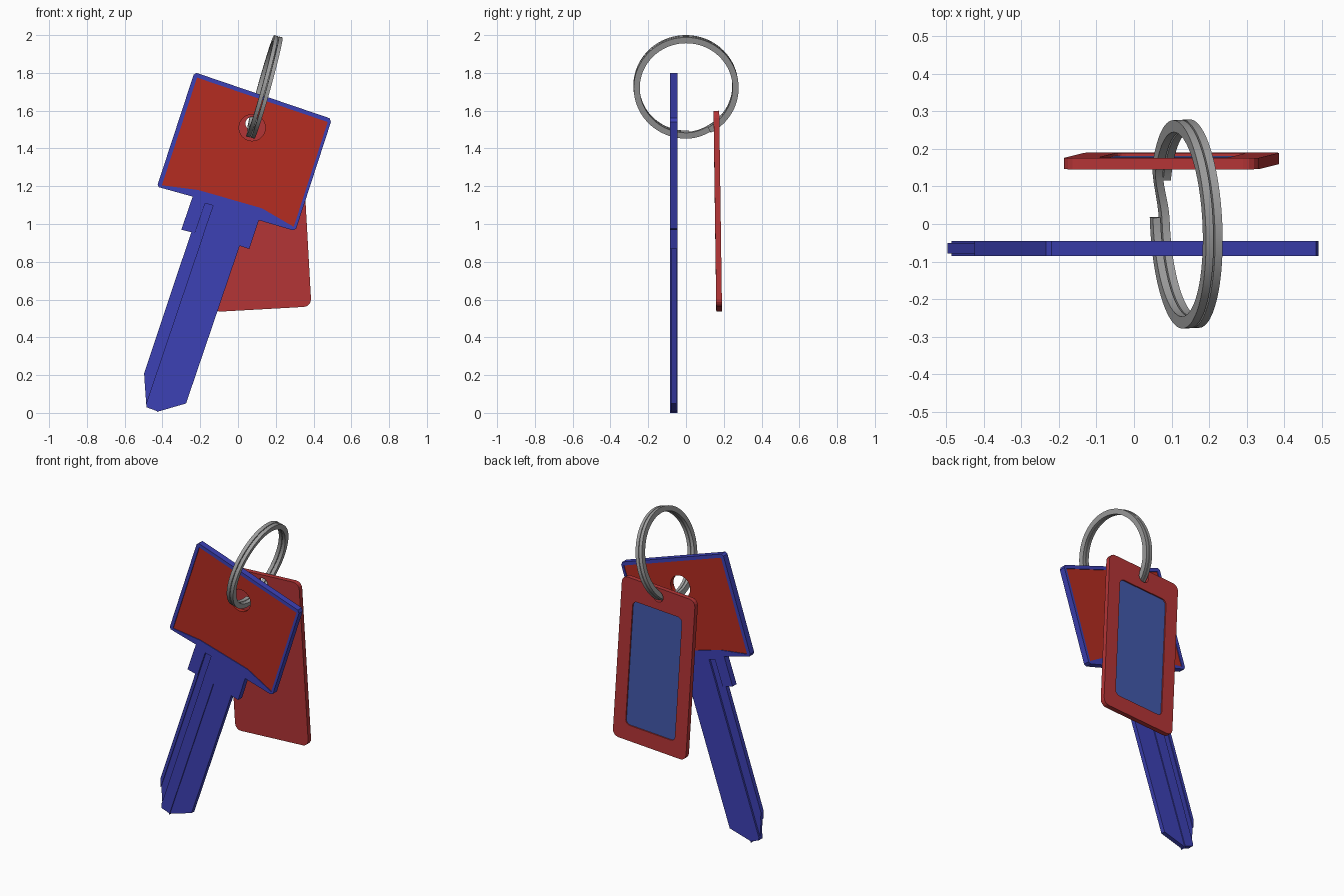
import bpy, bmesh
from math import sin, cos, pi, radians
from mathutils import Matrix, Vector

cube = bpy.data.objects.get("Cube")
if cube:
    bpy.data.objects.remove(cube, do_unlink=True)


def material(name, rgb):
    m = bpy.data.materials.new(name)
    m.use_nodes = True
    m.diffuse_color = (*rgb, 1)
    m.node_tree.nodes["Principled BSDF"].inputs["Base Color"].default_value = (*rgb, 1)
    return m


BLUE = material("key blue", (0.046, 0.052, 0.46))
RED = material("panel red", (0.46, 0.025, 0.015))
TAG_RED = material("tag red", (0.46, 0.035, 0.037))
WINDOW = material("label blue", (0.055, 0.10, 0.41))
STEEL = material("ring steel", (0.35, 0.35, 0.35))


def add_object(name, mesh, mat):
    mesh.materials.clear()
    mesh.materials.append(mat)
    ob = bpy.data.objects.new(name, mesh)
    bpy.context.collection.objects.link(ob)
    return ob


def plate(name, loops, y0, y1, mat):
    """Flat plate in the xz plane; loops after the first are holes."""
    cu = bpy.data.curves.new(name, "CURVE")
    cu.dimensions, cu.fill_mode, cu.extrude = "2D", "BOTH", (y1 - y0) / 2
    for loop in loops:
        sp = cu.splines.new("POLY")
        sp.points.add(len(loop) - 1)
        for p, (x, z) in zip(sp.points, loop):
            p.co = (x, z, 0, 1)
        sp.use_cyclic_u = True
    tmp = bpy.data.objects.new("outline", cu)
    mesh = bpy.data.meshes.new_from_object(tmp)
    bpy.data.objects.remove(tmp)
    bpy.data.curves.remove(cu)
    mesh.transform(Matrix.Translation((0, (y0 + y1) / 2, 0)) @ Matrix.Rotation(pi / 2, 4, "X"))
    bm = bmesh.new()
    bm.from_mesh(mesh)
    bmesh.ops.remove_doubles(bm, verts=bm.verts, dist=1e-5)
    bmesh.ops.recalc_face_normals(bm, faces=bm.faces)
    for f in bm.faces:
        f.smooth = False
    bm.to_mesh(mesh)
    bm.free()
    mesh.name = name
    return add_object(name, mesh, mat)


def circle(cx, cz, r, n=24):
    return [(cx + r * cos(2 * pi * i / n), cz + r * sin(2 * pi * i / n)) for i in range(n)]


def rounded_rect(x, z0, z1, r, n=4):
    pts = []
    corners = [(x - r, z1 - r), (r - x, z1 - r), (r - x, z0 + r), (x - r, z0 + r)]
    for k, (cx, cz) in enumerate(corners):
        for i in range(n + 1):
            a = pi / 2 * (k + i / n)
            pts.append((cx + r * cos(a), cz + r * sin(a)))
    return pts


# Key: rim with shoulder, recessed panel, stepped blade
KEY_Y = -0.065


def key_plate(name, loops, half, mat=BLUE):
    plate(name, loops, KEY_Y - half, KEY_Y + half, mat)


panel = [(-.217, 1.775), (.475, 1.54), (.295, .985), (.127, 1.083), (-.21, 1.18), (-.403, 1.205)]
rim = [(-.235, 1.79), (-.22, 1.80), (.485, 1.56), (.492, 1.54), (.308, .975), (.29, .967),
       (.11, 1.02), (.06, .868), (-.116, .925), (-.185, .945), (-.132, 1.098),
       (-.174, 1.11), (-.228, .952), (-.30, .97), (-.24, 1.145), (-.42, 1.195), (-.425, 1.21)]
key_plate("key_rim", [rim, panel], 0.02)
key_plate("key_panel", [panel, circle(.075, 1.51, .07)], 0.015, RED)

key_plate("blade_back_edge", [[(-.216, 1.05), (-.497, .21), (-.494, .16), (-.174, 1.11)]], 0.014)
key_plate("blade_groove", [[(-.174, 1.11), (-.494, .16), (-.486, .05), (-.132, 1.098)]], 0.008)
key_plate("blade_spine", [[(-.132, 1.098), (-.486, .05), (-.485, .03), (-.43, .01),
                           (-.43, 0), (-.116, .925), (-.08, 1.05)]], 0.02)
key_plate("blade_cutting_side", [[(-.116, .925), (-.43, .005), (-.275, .05),
                                  (.033, .955), (-.08, 1.02)]], 0.014)

# Tag: solid front, framed back, sunken label
outline = rounded_rect(.26, -.52, .52, .04)
hole = circle(0, .465, .035, 20)
window = rounded_rect(.175, -.42, .38, .03)
tag_parts = [
    plate("tag_body", [outline, hole], -.015, .006, TAG_RED),
    plate("tag_frame", [outline, hole, window], .006, .015, TAG_RED),
    plate("tag_label", [window], .006, .007, WINDOW),
]
for ob in tag_parts:
    ob.matrix_world = (Matrix.Translation((.10, .168, 1.068))
                       @ Matrix.Rotation(radians(-3.2), 4, "Y")
                       @ Matrix.Rotation(radians(.8), 4, "X"))

# Split ring: square wire wound almost twice, crossing over near the bottom
CENTRE = Vector((.139, 0, 1.726))
YAW = Matrix.Rotation(radians(2.5), 3, "Z")
AXIS = YAW @ Vector((.964, 0, -.267))
UP = Vector((.267, 0, .964))
SIDE = YAW @ Vector((0, -1, 0))
RADIUS, HALF_W, HALF_R = .262, .0105, .016
START, END, STEPS = -4, 692, 160

bm = bmesh.new()
sections = []
for i in range(STEPS + 1):
    deg = START + (END - START) * i / STEPS
    t = min(max((deg - 322) / 36, 0), 1)
    shift = -.0125 + .025 * t * t * (3 - 2 * t)
    a = radians(deg)
    out = SIDE * sin(a) - UP * cos(a)
    sections.append([bm.verts.new(CENTRE + out * (RADIUS + r * HALF_R) + AXIS * (shift + w * HALF_W))
                     for r, w in ((-1, -1), (1, -1), (1, 1), (-1, 1))])
for s, e in zip(sections, sections[1:]):
    for k in range(4):
        j = (k + 1) % 4
        bm.faces.new((s[k], s[j], e[j], e[k]))
bm.faces.new(sections[0])
bm.faces.new(sections[-1])
bmesh.ops.recalc_face_normals(bm, faces=bm.faces)
ring_mesh = bpy.data.meshes.new("split_ring")
bm.to_mesh(ring_mesh)
bm.free()
ring = add_object("split_ring", ring_mesh, STEEL)
bpy.ops.object.select_all(action="DESELECT")
bpy.context.view_layer.objects.active = ring
ring.select_set(True)
bpy.ops.object.shade_smooth_by_angle(angle=radians(30))
